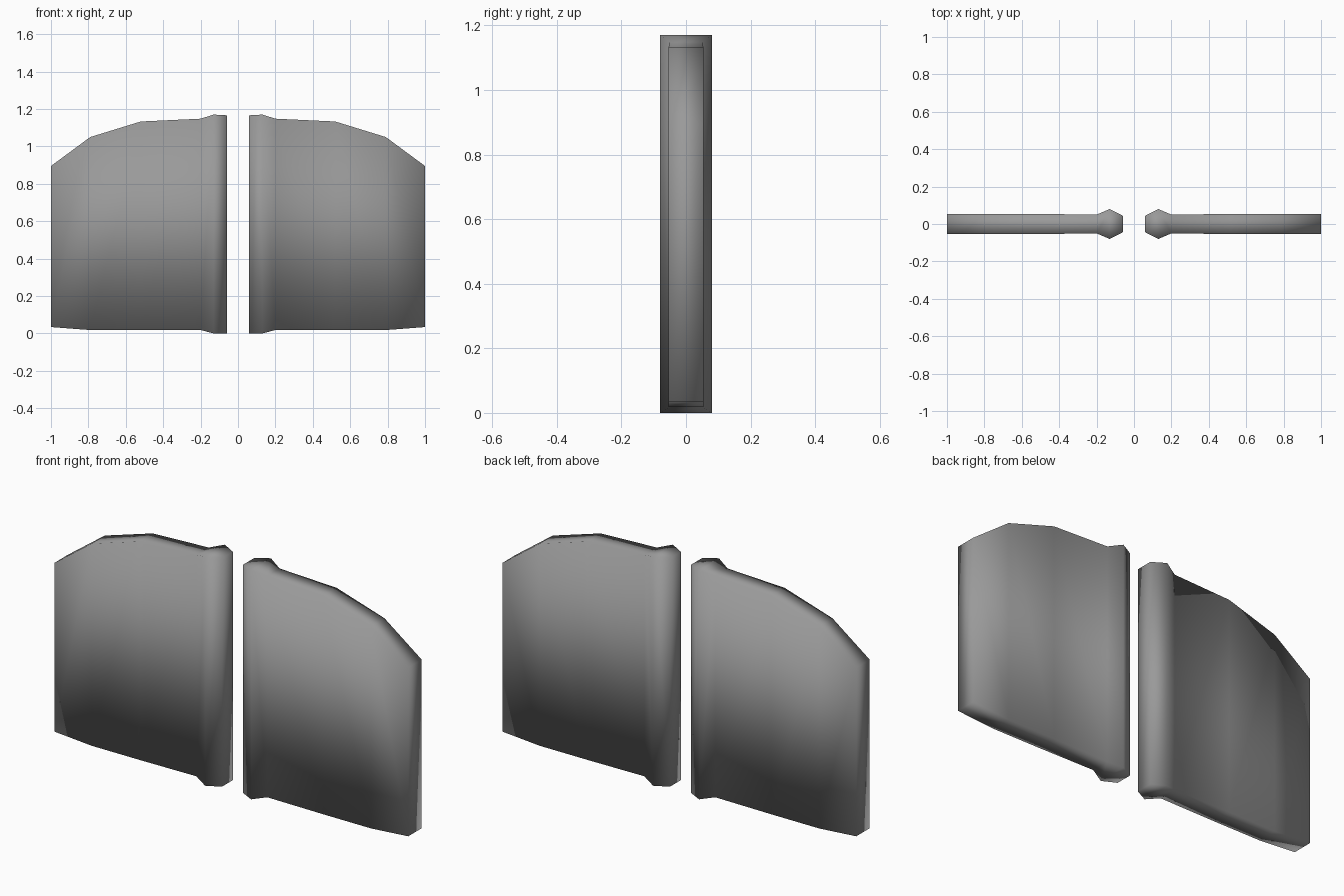
import bpy
import bmesh

cube = bpy.data.objects.get("Cube")
if cube:
    bpy.data.objects.remove(cube, do_unlink=True)

# Single grey finish
grey = bpy.data.materials.new("dark grey")
grey.use_nodes = True
colour = (0.32, 0.32, 0.32, 1.0)
grey.diffuse_color = colour
grey.node_tree.nodes["Principled BSDF"].inputs["Base Color"].default_value = colour

# Cross-sections from hinge to outer edge: x, bottom, top, half thickness
SECTIONS = [
    (0.06, 0.00, 1.166, 0.044),
    (0.13, 0.00, 1.17, 0.08),
    (0.20, 0.018, 1.148, 0.05),
    (0.52, 0.018, 1.133, 0.054),
    (0.79, 0.018, 1.05, 0.054),
    (1.00, 0.034, 0.895, 0.054),
]


def make_panel(name, side):
    """Loft a closed door panel through the sections, on the given side."""
    bm = bmesh.new()
    rings = []
    for x, low, high, half in SECTIONS:
        corners = ((-half, low), (half, low), (half, high), (-half, high))
        rings.append([bm.verts.new((side * x, y, z)) for y, z in corners])
    for a, b in zip(rings, rings[1:]):
        for i in range(4):
            j = (i + 1) % 4
            bm.faces.new((a[i], a[j], b[j], b[i]))
    bm.faces.new(rings[0])
    bm.faces.new(rings[-1])
    bmesh.ops.recalc_face_normals(bm, faces=bm.faces)
    for face in bm.faces:
        face.smooth = True
    mesh = bpy.data.meshes.new(name)
    bm.to_mesh(mesh)
    bm.free()
    mesh.materials.append(grey)
    obj = bpy.data.objects.new(name, mesh)
    bpy.context.collection.objects.link(obj)


# Mirrored pair of panels, each with a thick rib along its inner edge
make_panel("left_panel", 1)
make_panel("right_panel", -1)
